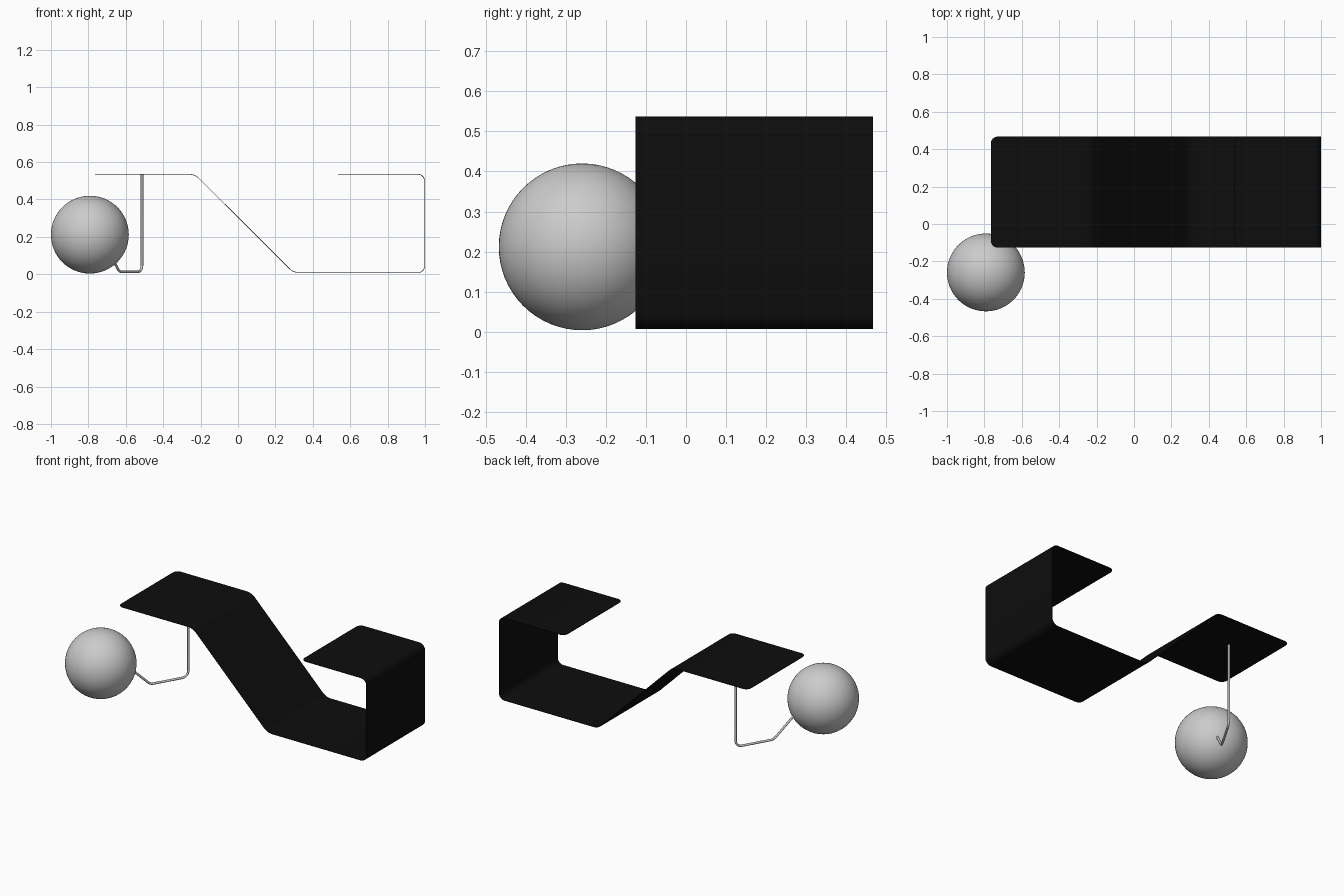
import bpy, bmesh, math
from mathutils import Vector

if "Cube" in bpy.data.objects:
    bpy.data.objects.remove(bpy.data.objects["Cube"])


def material(name, rgb):
    m = bpy.data.materials.new(name)
    m.use_nodes = True
    m.diffuse_color = (*rgb, 1)
    m.node_tree.nodes["Principled BSDF"].inputs["Base Color"].default_value = (*rgb, 1)
    return m


black = material("black", (0.004, 0.004, 0.004))
grey = material("light grey", (0.6, 0.6, 0.6))


def fillet(points, radii, steps=8):
    """Round the inner corners of a path with circular arcs."""
    pts = [Vector(p) for p in points]
    out = [pts[0]]
    for prev, corner, nxt, r in zip(pts, pts[1:], pts[2:], radii):
        a, b = (prev - corner).normalized(), (nxt - corner).normalized()
        half = a.angle(b) / 2
        centre = corner + (a + b).normalized() * (r / math.sin(half))
        start = corner + a * (r / math.tan(half)) - centre
        end = corner + b * (r / math.tan(half)) - centre
        sweep = start.angle(end)
        for i in range(steps + 1):
            t = i / steps
            out.append(centre + (start * math.sin((1 - t) * sweep)
                                 + end * math.sin(t * sweep)) / math.sin(sweep))
    return out + [pts[-1]]


def activate(obj):
    bpy.ops.object.select_all(action="DESELECT")
    obj.select_set(True)
    bpy.context.view_layer.objects.active = obj


# Folded sheet: bent profile swept across its width, with rounded end corners
Y0, Y1, TOP, BASE, CORNER = -0.126, 0.467, 0.536, 0.008, 0.035
path = fillet([(-0.765, 0, TOP), (-0.232, 0, TOP), (0.297, 0, BASE),
               (0.999, 0, BASE), (0.999, 0, TOP), (0.535, 0, TOP)],
              [0.085, 0.085, 0.04, 0.04])


def rounded_end(end, inward):
    """Rows of (point, side inset) following a quarter circle."""
    rows = []
    for i in range(7):
        a = math.pi / 2 * i / 6
        rows.append((end + inward * CORNER * (1 - math.cos(a)),
                     CORNER * (1 - math.sin(a))))
    return rows


right = Vector((1, 0, 0))
rows = rounded_end(path[0], right)
rows += [(p, 0) for p in path[1:-1]]
rows += reversed(rounded_end(path[-1], right))

bm = bmesh.new()
pairs = [(bm.verts.new((p.x, Y0 + inset, p.z)), bm.verts.new((p.x, Y1 - inset, p.z)))
         for p, inset in rows]
for (a, b), (c, d) in zip(pairs, pairs[1:]):
    bm.faces.new((a, c, d, b))
mesh = bpy.data.meshes.new("folded_sheet")
bm.to_mesh(mesh)
bm.free()
sheet = bpy.data.objects.new("folded_sheet", mesh)
bpy.context.collection.objects.link(sheet)
mesh.materials.append(black)
solid = sheet.modifiers.new("thickness", "SOLIDIFY")
solid.thickness = 0.003
solid.offset = 0
activate(sheet)
bpy.ops.object.modifier_apply(modifier=solid.name)
bpy.ops.object.shade_smooth_by_angle(angle=math.radians(30))

# Ball
bpy.ops.mesh.primitive_uv_sphere_add(segments=64, ring_count=32, radius=0.208,
                                     location=(-0.792, -0.259, 0.212))
ball = bpy.context.object
ball.name = "ball"
ball.data.materials.append(grey)
bpy.ops.object.shade_smooth()

# Bent support rod from the raised panel down and up into the ball
rod_path = fillet([(-0.513, 0.23, TOP), (-0.513, 0.23, 0.014),
                   (-0.635, 0.02, 0.014), (-0.73, -0.147, 0.2)], [0.04, 0.05])
curve = bpy.data.curves.new("support_rod", "CURVE")
curve.dimensions = "3D"
curve.bevel_depth = 0.007
curve.bevel_resolution = 4
curve.use_fill_caps = True
spline = curve.splines.new("POLY")
spline.points.add(len(rod_path) - 1)
for point, p in zip(spline.points, rod_path):
    point.co = (*p, 1)
rod = bpy.data.objects.new("support_rod", curve)
bpy.context.collection.objects.link(rod)
curve.materials.append(grey)
activate(rod)
bpy.ops.object.convert(target="MESH")
bpy.ops.object.shade_smooth_by_angle(angle=math.radians(40))
